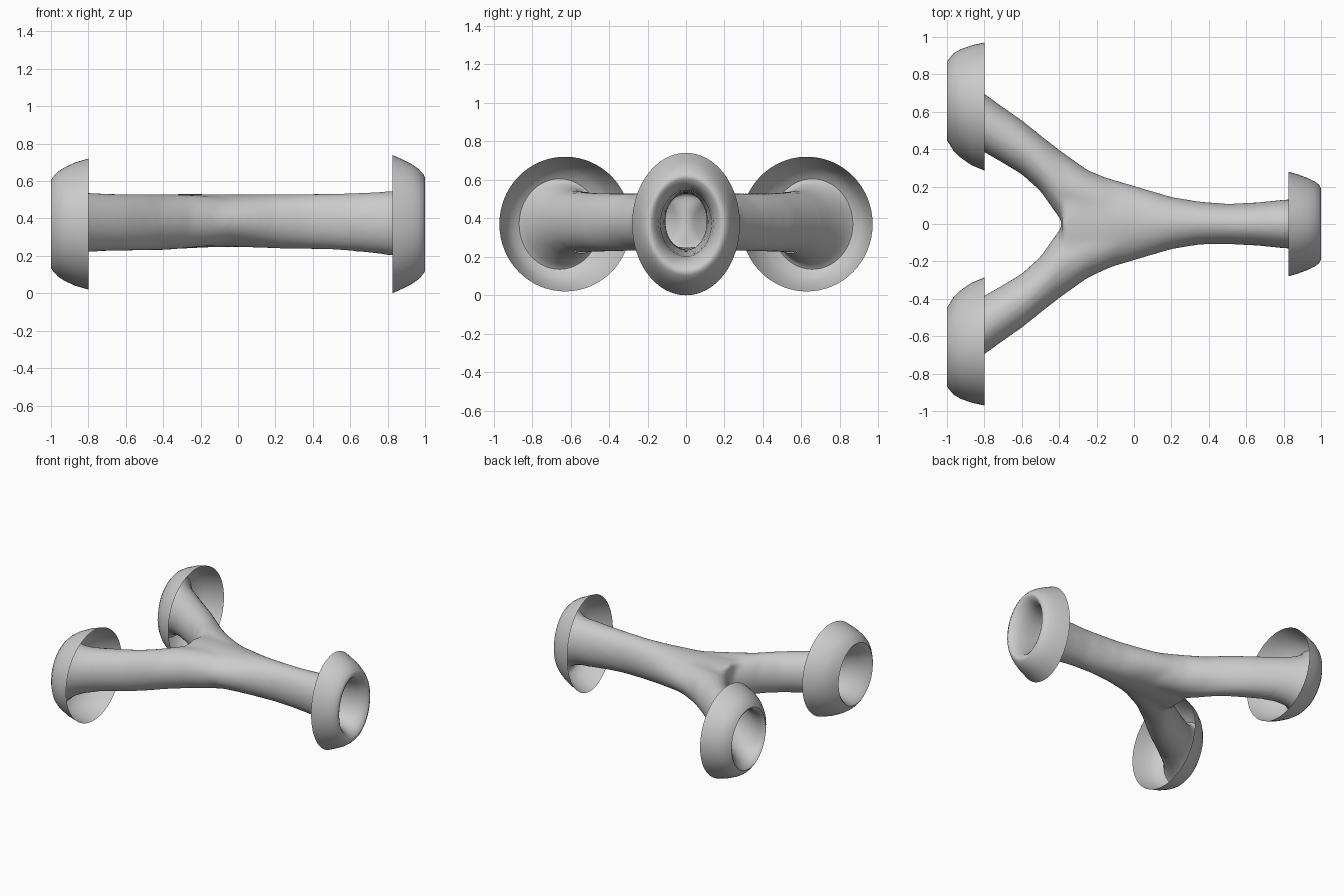
import bpy, bmesh, math

old = bpy.data.objects.get("Cube")
if old:
    bpy.data.objects.remove(old, do_unlink=True)

grey = bpy.data.materials.new("light grey")
grey.use_nodes = True
grey.diffuse_color = (0.6, 0.6, 0.6, 1)
grey.node_tree.nodes["Principled BSDF"].inputs["Base Color"].default_value = (0.6, 0.6, 0.6, 1)


def loft(name, slices, side=1, closed=False, sides=48):
    """Skin upright ellipses given as (x, y, half width, z, half height)."""
    bm = bmesh.new()
    rings = []
    for x, y, hw, z, hh in slices:
        angles = [2 * math.pi * i / sides for i in range(sides)]
        rings.append([bm.verts.new((x, side * (y + hw * math.cos(a)), z + hh * math.sin(a)))
                      for a in angles])
    for a, b in zip(rings, rings[1:]):
        for i in range(sides):
            j = (i + 1) % sides
            bm.faces.new((a[i], a[j], b[j], b[i]))
    if closed:
        bm.faces.new(rings[0])
        bm.faces.new(rings[-1])
        bmesh.ops.recalc_face_normals(bm, faces=bm.faces)
    mesh = bpy.data.meshes.new(name)
    bm.to_mesh(mesh)
    bm.free()
    mesh.materials.append(grey)
    obj = bpy.data.objects.new(name, mesh)
    bpy.context.collection.objects.link(obj)
    return obj


def activate(obj):
    bpy.ops.object.select_all(action='DESELECT')
    obj.select_set(True)
    bpy.context.view_layer.objects.active = obj


def apply(obj, kind, **settings):
    activate(obj)
    mod = obj.modifiers.new(kind.lower(), kind)
    for key, value in settings.items():
        setattr(mod, key, value)
    bpy.ops.object.modifier_apply(modifier=mod.name)


# Trunk, widening towards the fork
trunk = loft("branching_tube", [
    (0.87, 0, 0.135, 0.375, 0.175), (0.8, 0, 0.13, 0.375, 0.17),
    (0.65, 0, 0.115, 0.38, 0.158), (0.5, 0, 0.108, 0.383, 0.15),
    (0.35, 0.005, 0.115, 0.384, 0.147), (0.2, 0.005, 0.14, 0.385, 0.145),
    (0, 0.005, 0.2, 0.388, 0.14), (-0.15, 0.005, 0.245, 0.388, 0.142),
    (-0.3, 0, 0.31, 0.385, 0.146), (-0.385, 0, 0.33, 0.382, 0.146)], closed=True)

# Two side arms merged into the trunk
for side in (1, -1):
    arm = loft("arm", [
        (0.1, 0.03, 0.1, 0.387, 0.1), (-0.1, 0.08, 0.14, 0.387, 0.13),
        (-0.25, 0.14, 0.15, 0.385, 0.142), (-0.4, 0.215, 0.182, 0.38, 0.15),
        (-0.5, 0.325, 0.15, 0.379, 0.151), (-0.6, 0.41, 0.145, 0.378, 0.152),
        (-0.7, 0.475, 0.15, 0.379, 0.154), (-0.8, 0.54, 0.157, 0.38, 0.158),
        (-0.87, 0.59, 0.165, 0.38, 0.16)], side, closed=True)
    apply(trunk, 'BOOLEAN', object=arm, operation='UNION', solver='EXACT')
    bpy.data.objects.remove(arm, do_unlink=True)

apply(trunk, 'REMESH', mode='VOXEL', voxel_size=0.016)
apply(trunk, 'SMOOTH', factor=0.5, iterations=14)

# Cut the tube ends open
bm = bmesh.new()
bm.from_mesh(trunk.data)
for direction in (1, -1):
    bmesh.ops.bisect_plane(bm, geom=bm.verts[:] + bm.edges[:] + bm.faces[:],
                           plane_co=(direction * 0.805, 0, 0),
                           plane_no=(direction, 0, 0), clear_outer=True)
bm.to_mesh(trunk.data)
bm.free()

# Flared lips that roll back over the tube ends
right_lip = [(0.8, 0, 0.129, 0.375, 0.169), (0.87, 0, 0.132, 0.373, 0.172),
             (0.93, 0, 0.142, 0.371, 0.185), (0.975, 0, 0.16, 0.37, 0.21),
             (0.995, 0, 0.178, 0.37, 0.235), (1, 0, 0.19, 0.37, 0.25),
             (0.99, 0, 0.21, 0.37, 0.268), (0.965, 0, 0.228, 0.37, 0.295),
             (0.93, 0, 0.245, 0.37, 0.32), (0.88, 0, 0.264, 0.37, 0.345),
             (0.825, 0, 0.28, 0.37, 0.37)]
arm_lip = [(-0.8, 0.54, 0.157, 0.38, 0.158), (-0.87, 0.585, 0.162, 0.376, 0.165),
           (-0.93, 0.62, 0.172, 0.372, 0.182), (-0.97, 0.645, 0.186, 0.37, 0.205),
           (-0.992, 0.655, 0.2, 0.37, 0.222), (-1, 0.657, 0.21, 0.37, 0.235),
           (-0.99, 0.657, 0.225, 0.37, 0.25), (-0.965, 0.652, 0.26, 0.37, 0.278),
           (-0.93, 0.645, 0.288, 0.37, 0.302), (-0.87, 0.635, 0.32, 0.37, 0.33),
           (-0.8, 0.628, 0.342, 0.37, 0.35)]
parts = [trunk, loft("trunk_lip", right_lip, sides=64),
         loft("left_back_lip", arm_lip, 1, sides=64),
         loft("right_front_lip", arm_lip, -1, sides=64)]

for part in parts:
    activate(part)
    bpy.ops.object.shade_smooth_by_angle(angle=math.radians(50))
